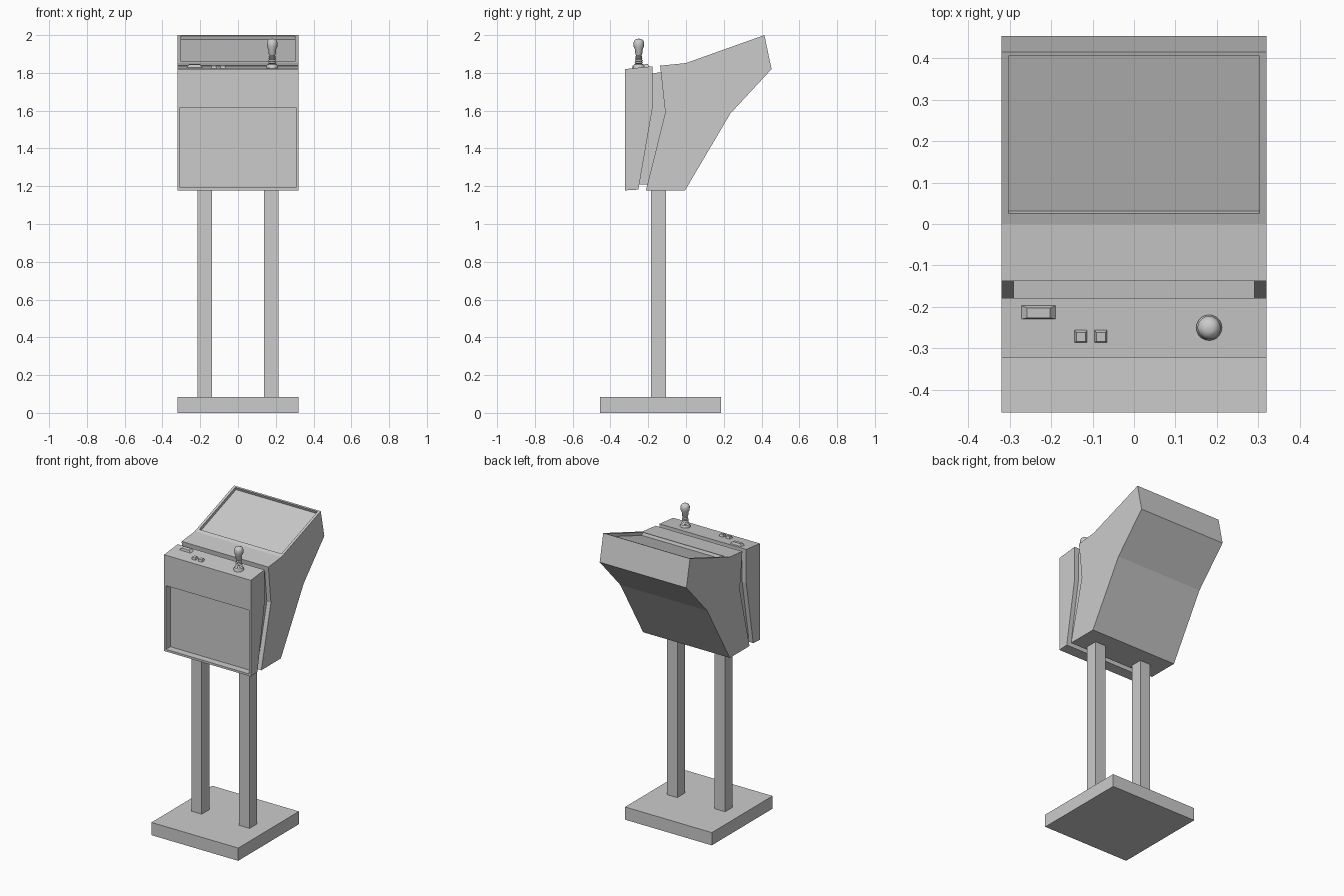
import bpy, bmesh, math

if "Cube" in bpy.data.objects:
    bpy.data.objects.remove(bpy.data.objects["Cube"])


def mesh_object(name, bm):
    bmesh.ops.recalc_face_normals(bm, faces=bm.faces)
    me = bpy.data.meshes.new(name)
    bm.to_mesh(me)
    bm.free()
    ob = bpy.data.objects.new(name, me)
    bpy.context.collection.objects.link(ob)
    return ob


def box(name, x, y, z, tilt=0):
    """Box from (min, max) ranges, optionally tilted about its own x axis."""
    bm = bmesh.new()
    bmesh.ops.create_cube(bm, size=1)
    for v in bm.verts:
        v.co = [c * (r[1] - r[0]) for c, r in zip(v.co, (x, y, z))]
    ob = mesh_object(name, bm)
    ob.location = [(r[0] + r[1]) / 2 for r in (x, y, z)]
    ob.rotation_euler.x = tilt
    return ob


def side_profile(name, points, half_width):
    """Extrude a (y, z) outline across x."""
    bm = bmesh.new()
    face = bm.faces.new([bm.verts.new((-half_width, y, z)) for y, z in points])
    ext = bmesh.ops.extrude_face_region(bm, geom=[face])
    verts = [g for g in ext["geom"] if isinstance(g, bmesh.types.BMVert)]
    bmesh.ops.translate(bm, verts=verts, vec=(2 * half_width, 0, 0))
    return mesh_object(name, bm)


def cut(ob, cutter):
    mod = ob.modifiers.new("recess", "BOOLEAN")
    mod.operation, mod.solver, mod.object = "DIFFERENCE", "EXACT", cutter
    cutter.hide_render = True
    bpy.context.view_layer.objects.active = ob
    bpy.ops.object.modifier_apply(modifier=mod.name)
    bpy.data.objects.remove(cutter)


def button(name, x, y, z, half_x, half_y, top_x, top_y, height):
    """Tapered key sitting on the sloped control panel."""
    bm = bmesh.new()
    bmesh.ops.create_cube(bm, size=2)
    for v in bm.verts:
        top = v.co.z > 0
        v.co.x *= top_x if top else half_x
        v.co.y *= top_y if top else half_y
        v.co.z = height if top else -0.006
    ob = mesh_object(name, bm)
    ob.location = (x, y, z)
    ob.rotation_euler.x = math.atan2(0.015, 0.14)


# Base plate and the two posts
box("base", (-0.32, 0.32), (-0.455, 0.185), (0, 0.085))
for side, label in ((-1, "left"), (1, "right")):
    box(label + "_post", sorted((side * 0.138, side * 0.215)), (-0.185, -0.105), (0.08, 1.19))

# Screen cabinet with sunken screen
cabinet = side_profile("cabinet", [
    (-0.137, 1.838), (0.0, 1.852), (0.415, 2.0), (0.453, 1.82),
    (0.235, 1.585), (-0.005, 1.178), (-0.212, 1.178), (-0.11, 1.59)], 0.32)
slope = math.atan2(0.148, 0.415)
cut(cabinet, box("screen_cutter", (-0.303, 0.303), (0.013, 0.417), (1.909, 1.949), slope))

# Front control box with recessed front panel
control = side_profile("control_box", [
    (-0.322, 1.82), (-0.178, 1.835), (-0.178, 1.61), (-0.252, 1.182), (-0.322, 1.178)], 0.32)
cut(control, box("panel_cutter", (-0.307, 0.307), (-0.372, -0.275), (1.192, 1.617)))

# Narrower infill joining the two housings
side_profile("joining_strip", [
    (-0.19, 1.795), (-0.125, 1.805), (-0.10, 1.59), (-0.20, 1.21),
    (-0.255, 1.21), (-0.19, 1.61)], 0.29)

# Buttons
button("wide_button", -0.23, -0.213, 1.832, 0.046, 0.018, 0.028, 0.012, 0.014)
for i, x in enumerate((-0.128, -0.08)):
    button(f"small_button_{i + 1}", x, -0.271, 1.825, 0.017, 0.017, 0.011, 0.011, 0.014)

# Joystick: flange, bellows rings, then the grip
profile = [(0.031, 1.82), (0.031, 1.835), (0.026, 1.844)]
for i in range(4):
    z = 1.848 + i * 0.011
    profile += [(0.016, z), (0.023 - i * 0.0015, z + 0.005)]
profile += [(0.014, 1.892), (0.018, 1.898), (0.021, 1.925), (0.027, 1.938),
            (0.028, 1.962), (0.022, 1.974), (0.012, 1.98), (0, 1.981)]
bm = bmesh.new()
vs = [bm.verts.new((r, 0, z)) for r, z in profile]
es = [bm.edges.new(p) for p in zip(vs, vs[1:])]
bmesh.ops.spin(bm, geom=vs + es, axis=(0, 0, 1), cent=(0, 0, 0),
               angle=math.tau, steps=20, use_duplicate=False)
bmesh.ops.remove_doubles(bm, verts=bm.verts, dist=0.0002)
stick = mesh_object("joystick", bm)
stick.location = (0.181, -0.25, 0)
bpy.ops.object.select_all(action="DESELECT")
stick.select_set(True)
bpy.context.view_layer.objects.active = stick
bpy.ops.object.shade_smooth_by_angle(angle=math.radians(35))
